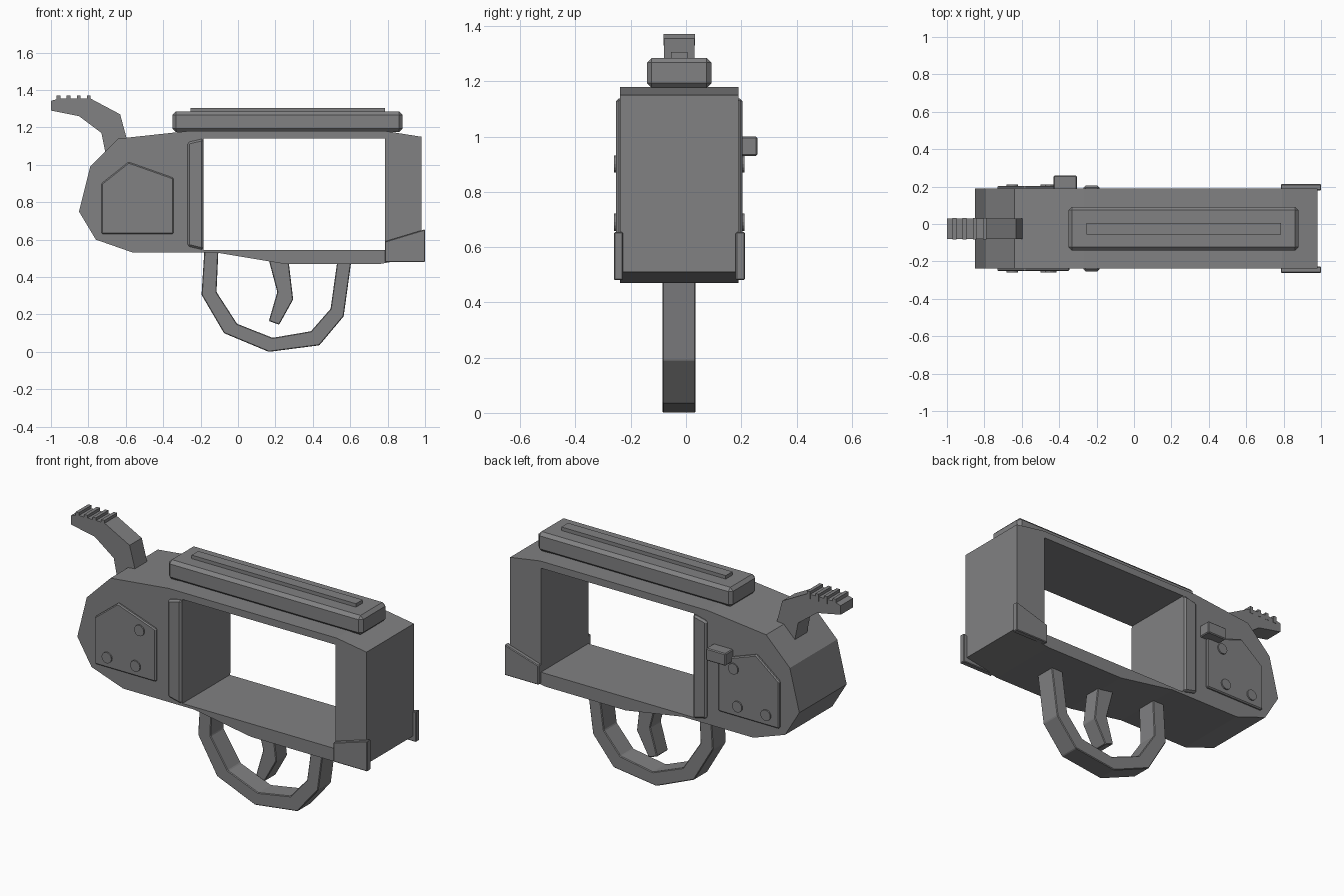
import bpy, bmesh
from mathutils import Vector

cube = bpy.data.objects.get("Cube")
if cube:
    bpy.data.objects.remove(cube, do_unlink=True)

steel = bpy.data.materials.new("grey_steel")
steel.use_nodes = True
colour = (0.22, 0.22, 0.225, 1)
steel.diffuse_color = colour
steel.node_tree.nodes["Principled BSDF"].inputs["Base Color"].default_value = colour

MID = -0.025          # centre plane of the body
FRONT, BACK = -0.238, 0.19


def finish(bm, name, bevel=0):
    bmesh.ops.recalc_face_normals(bm, faces=bm.faces)
    mesh = bpy.data.meshes.new(name)
    bm.to_mesh(mesh)
    bm.free()
    obj = bpy.data.objects.new(name, mesh)
    bpy.context.collection.objects.link(obj)
    mesh.materials.append(steel)
    if bevel:
        mod = obj.modifiers.new("Bevel", "BEVEL")
        mod.width = bevel
        mod.segments = 1
        mod.limit_method = 'ANGLE'
    return obj


def prism(name, outline, y0, y1, hole=None, bevel=0):
    """Extrude an (x, z) outline, with an optional hole, from y0 to y1."""
    bm = bmesh.new()
    edges = []
    for loop in filter(None, (outline, hole)):
        verts = [bm.verts.new((x, y0, z)) for x, z in loop]
        if hole:
            edges += [bm.edges.new((a, b)) for a, b in zip(verts, verts[1:] + verts[:1])]
        else:
            bm.faces.new(verts)
    if hole:
        bmesh.ops.triangle_fill(bm, edges=edges, use_beauty=True, normal=Vector((0, -1, 0)))
    res = bmesh.ops.extrude_face_region(bm, geom=bm.faces[:])
    moved = [g for g in res["geom"] if isinstance(g, bmesh.types.BMVert)]
    bmesh.ops.translate(bm, verts=moved, vec=(0, y1 - y0, 0))
    return finish(bm, name, bevel)


def rect(x0, x1, z0, z1):
    return [(x0, z0), (x1, z0), (x1, z1), (x0, z1)]


def disc(name, x, z, y0, y1, radius):
    bm = bmesh.new()
    ring = bmesh.ops.create_circle(bm, cap_ends=True, segments=16, radius=radius)["verts"]
    for v in ring:
        v.co = (x + v.co.x, y0, z + v.co.y)
    res = bmesh.ops.extrude_face_region(bm, geom=bm.faces[:])
    moved = [g for g in res["geom"] if isinstance(g, bmesh.types.BMVert)]
    bmesh.ops.translate(bm, verts=moved, vec=(0, y1 - y0, 0))
    return finish(bm, name)


# Body frame with the open window
prism("body_frame",
      [(-0.85, 0.75), (-0.79, 0.99), (-0.64, 1.14), (-0.27, 1.18), (0.79, 1.18),
       (0.98, 1.15), (0.98, 0.51), (0.76, 0.47), (0.25, 0.47), (-0.11, 0.53),
       (-0.56, 0.53), (-0.76, 0.6)],
      FRONT, BACK, hole=rect(-0.185, 0.785, 0.545, 1.14))

# Details on both sides: cover plate, rivets, window strip, corner guard
plate = [(-0.73, 0.63), (-0.345, 0.63), (-0.345, 0.93), (-0.585, 1.015), (-0.73, 0.9)]
strip = [(-0.27, 0.565), (-0.185, 0.545), (-0.185, 1.14), (-0.27, 1.12)]
corner = [(0.785, 0.48), (1.0, 0.48), (1.0, 0.655), (0.785, 0.59)]
rivets = [(-0.65, 0.69), (-0.47, 0.69), (-0.445, 0.9)]
for side, face, out in (("right", FRONT, -1), ("left", BACK, 1)):
    prism("cover_plate_" + side, plate, face - out * 0.01, face + out * 0.014, bevel=0.006)
    prism("window_strip_" + side, strip, face - out * 0.02, face + out * 0.015, bevel=0.01)
    prism("corner_guard_" + side, corner, face - out * 0.01, face + out * 0.023, bevel=0.004)
    for i, (x, z) in enumerate(rivets):
        disc(f"rivet_{side}_{i + 1}", x, z, face, face + out * 0.022, 0.031)

# Latch knob on the back face
prism("latch_knob", rect(-0.43, -0.305, 0.93, 1.0), BACK - 0.01, 0.258, bevel=0.005)

# Top rail and its raised rib
prism("top_rail", rect(-0.35, 0.88, 1.175, 1.285), MID - 0.117, MID + 0.117, bevel=0.018)
prism("top_rib", rect(-0.255, 0.785, 1.27, 1.305), MID - 0.03, MID + 0.03)

# Hammer with thumb ridges
prism("hammer",
      [(-0.7, 1.0), (-0.71, 1.07), (-0.73, 1.17), (-0.85, 1.26), (-1.0, 1.29),
       (-1.0, 1.342), (-0.95, 1.355), (-0.79, 1.355), (-0.63, 1.27), (-0.595, 1.14), (-0.6, 1.0)],
      MID - 0.055, MID + 0.055)
for i in range(4):
    x = -0.96 + i * 0.054
    prism(f"hammer_ridge_{i + 1}", rect(x - 0.01, x + 0.01, 1.33, 1.371), MID - 0.057, MID + 0.057)

# Trigger guard and trigger
prism("trigger_guard",
      [(-0.18, 0.54), (-0.195, 0.305), (-0.075, 0.1), (0.165, 0.0), (0.435, 0.035),
       (0.565, 0.19), (0.605, 0.48), (0.53, 0.48), (0.495, 0.23), (0.39, 0.11),
       (0.185, 0.075), (-0.005, 0.15), (-0.115, 0.32), (-0.105, 0.54)],
      MID - 0.06, MID + 0.06, bevel=0.004)
prism("trigger",
      [(0.165, 0.49), (0.21, 0.32), (0.165, 0.165), (0.22, 0.145), (0.295, 0.28), (0.27, 0.49)],
      MID - 0.05, MID + 0.05, bevel=0.004)
